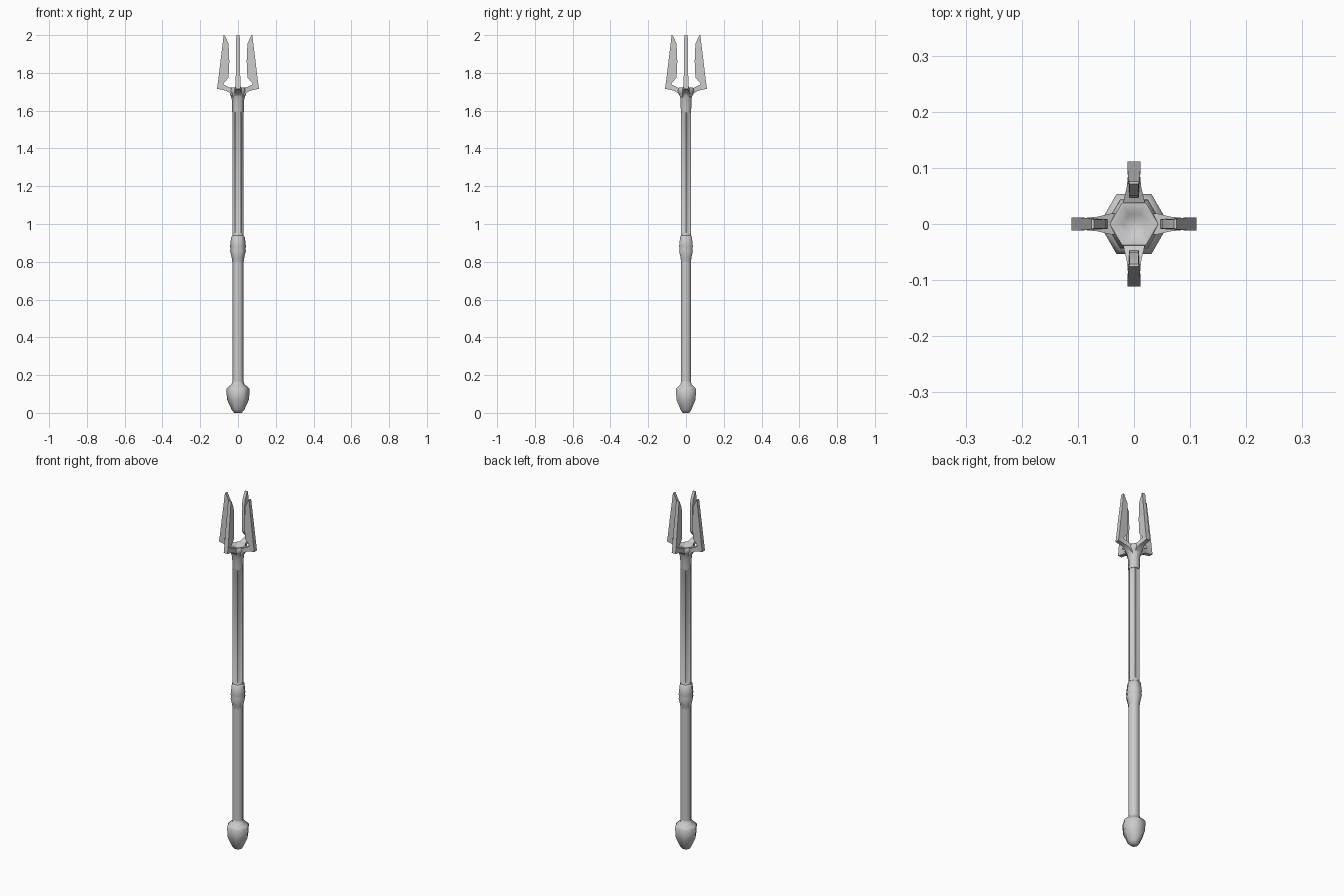
import bpy, bmesh, math
from mathutils import Matrix

if "Cube" in bpy.data.objects:
    bpy.data.objects.remove(bpy.data.objects["Cube"])


def finish(name, bm, angle):
    bmesh.ops.recalc_face_normals(bm, faces=bm.faces)
    me = bpy.data.meshes.new(name)
    bm.to_mesh(me)
    bm.free()
    ob = bpy.data.objects.new(name, me)
    bpy.context.collection.objects.link(ob)
    bpy.ops.object.select_all(action='DESELECT')
    ob.select_set(True)
    bpy.context.view_layer.objects.active = ob
    bpy.ops.object.shade_smooth_by_angle(angle=math.radians(angle))
    return ob


def loft(bm, rings):
    rows = [[bm.verts.new(p) for p in ring] for ring in rings]
    n = len(rows[0])
    for a, b in zip(rows, rows[1:]):
        for i in range(n):
            j = (i + 1) % n
            bm.faces.new((a[i], a[j], b[j], b[i]))
    bm.faces.new(rows[0][::-1])
    bm.faces.new(rows[-1])


def hex_lathe(name, profile, angle=65, panel=False):
    bm = bmesh.new()
    loft(bm, [[(r * math.cos(k * math.pi / 3), r * math.sin(k * math.pi / 3), z)
               for k in range(6)] for r, z in profile])
    bmesh.ops.recalc_face_normals(bm, faces=bm.faces)
    if panel:  # long sunken panel on each side
        sides = [f for f in bm.faces
                 if abs(f.normal.z) < 0.1 and f.calc_center_median().z > 1.1]
        bmesh.ops.inset_individual(bm, faces=sides, thickness=0.006, depth=-0.003)
    return finish(name, bm, angle)


# Shaft, pommel and grip collar
hex_lathe("lower_shaft", [(0.03, 0.12), (0.03, 0.84)])
hex_lathe("upper_shaft", [(0.03, 0.90), (0.03, 0.95), (0.03, 1.61)], panel=True)
hex_lathe("pommel", [(0.02, 0), (0.033, 0.016), (0.058, 0.07), (0.062, 0.125),
                     (0.052, 0.137), (0.034, 0.152), (0.03, 0.165)])
hex_lathe("collar", [(0.03, 0.80), (0.034, 0.825), (0.042, 0.858), (0.039, 0.868),
                     (0.042, 0.88), (0.036, 0.932), (0.03, 0.938)])

# Flared head with a shallow cup on top
hex_lathe("head", [(0.03, 1.59), (0.032, 1.605), (0.033, 1.66), (0.042, 1.69),
                   (0.05, 1.705), (0.043, 1.722), (0.035, 1.722), (0.02, 1.712),
                   (0.004, 1.708)])

# Four blades on curved arms
for i in range(4):
    turn = Matrix.Rotation(i * math.pi / 2, 4, 'Z')

    # arm: radius, bottom z, top z, half width
    bm = bmesh.new()
    arm = [(0.025, 1.67, 1.715, 0.020), (0.045, 1.695, 1.722, 0.018),
           (0.065, 1.706, 1.732, 0.013), (0.085, 1.711, 1.742, 0.011),
           (0.107, 1.715, 1.735, 0.012)]
    loft(bm, [[(r, -w, lo), (r, w, lo), (r, w, hi), (r, -w, hi)]
              for r, lo, hi, w in arm])
    bm.transform(turn)
    finish("arm_%d" % (i + 1), bm, 40)

    # blade: z, outer radius, inner radius, outer and inner half width
    bm = bmesh.new()
    blade = [(1.716, 0.111, 0.084, 0.012, 0.010), (1.745, 0.107, 0.076, 0.012, 0.010),
             (1.775, 0.103, 0.050, 0.012, 0.009), (1.86, 0.093, 0.046, 0.011, 0.008),
             (1.955, 0.081, 0.050, 0.010, 0.008), (2.0, 0.076, 0.071, 0.009, 0.008)]
    loft(bm, [[(o, -wo, z), (o, wo, z), (n, wn, z), (n, -wn, z)]
              for z, o, n, wo, wn in blade])
    bm.transform(turn)
    finish("blade_%d" % (i + 1), bm, 35)
